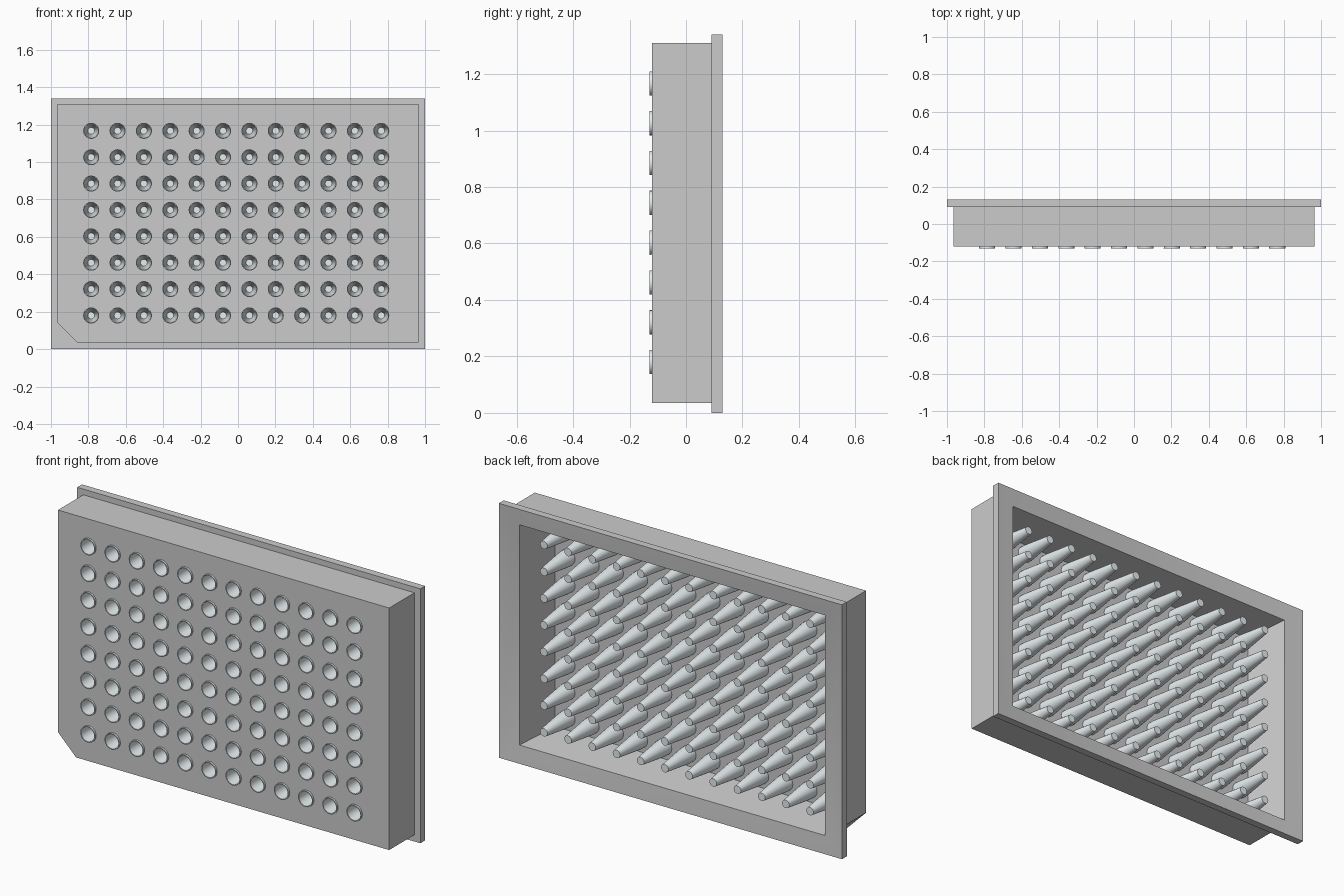
import bpy, bmesh, math

if "Cube" in bpy.data.objects:
    bpy.data.objects.remove(bpy.data.objects["Cube"])

PITCH, X0, Z0 = 0.141, -0.785, 0.18
CENTRES = [(X0 + PITCH * i, Z0 + PITCH * j) for i in range(12) for j in range(8)]


def make_object(name, bm):
    bmesh.ops.remove_doubles(bm, verts=bm.verts, dist=1e-5)
    bmesh.ops.recalc_face_normals(bm, faces=bm.faces)
    mesh = bpy.data.meshes.new(name)
    bm.to_mesh(mesh)
    bm.free()
    obj = bpy.data.objects.new(name, mesh)
    bpy.context.collection.objects.link(obj)
    return obj


def smooth(obj):
    bpy.ops.object.select_all(action='DESELECT')
    obj.select_set(True)
    bpy.context.view_layer.objects.active = obj
    bpy.ops.object.shade_smooth_by_angle(angle=math.radians(30))


def add_revolved(bm, profile, cx, cz, sides):
    # profile of (radius, y) turned about the y axis, closed on the axis at both ends
    rings = []
    for r, y in profile:
        rings.append([bm.verts.new((cx + r * math.cos(2 * math.pi * k / sides), y,
                                    cz + r * math.sin(2 * math.pi * k / sides)))
                      for k in range(sides)])
    for a, b in zip(rings, rings[1:]):
        for k in range(sides):
            n = (k + 1) % sides
            bm.faces.new((a[k], a[n], b[n], b[k]))
    bm.faces.new(rings[0])
    bm.faces.new(rings[-1])


def loop(bm, hx, z0, z1, y, cut):
    # rectangle whose lower left corner is cut off
    pts = [(hx, z0), (hx, z1), (-hx, z1), (-hx, z0 + cut), (-hx + cut, z0)]
    return [bm.verts.new((x, y, z)) for x, z in pts]


# Frame: skirted shell with flange, back lip and thin front deck
bm = bmesh.new()
sections = [
    (0.965, 0.035, 1.31, -0.12, 0.105),
    (0.965, 0.035, 1.31, 0.09, 0.105),
    (1.00, 0.0, 1.34, 0.09, 0.0),
    (1.00, 0.0, 1.34, 0.13, 0.0),
    (0.89, 0.09, 1.25, 0.115, 0.0),
    (0.84, 0.115, 1.225, -0.11, 0.0),
]
loops = [loop(bm, *s) for s in sections]
for a, b in zip(loops, loops[1:]):
    for k in range(5):
        n = (k + 1) % 5
        bm.faces.new((a[k], a[n], b[n], b[k]))
bm.faces.new(loops[0])
bm.faces.new(loops[-1])
bmesh.ops.remove_doubles(bm, verts=bm.verts, dist=1e-5)
bmesh.ops.dissolve_degenerate(bm, edges=bm.edges, dist=1e-5)
frame = make_object("plate_frame", bm)

# Holes in the deck
bm = bmesh.new()
for cx, cz in CENTRES:
    add_revolved(bm, [(0.040, -0.2), (0.040, -0.09)], cx, cz, 24)
cutter = make_object("hole_cutter", bm)
cutter.hide_render = True
mod = frame.modifiers.new("holes", 'BOOLEAN')
mod.operation = 'DIFFERENCE'
mod.solver = 'EXACT'
mod.object = cutter
bpy.context.view_layer.objects.active = frame
bpy.ops.object.modifier_apply(modifier=mod.name)
bpy.data.objects.remove(cutter)
smooth(frame)

# Wells: hollow tapered tubes with flat tips
bm = bmesh.new()
profile = [(0.018, 0.082), (0.037, -0.08), (0.038, -0.13),
           (0.043, -0.13), (0.042, -0.08), (0.021, 0.09)]
for cx, cz in CENTRES:
    add_revolved(bm, profile, cx, cz, 24)
wells = make_object("wells", bm)
mat = bpy.data.materials.new("clear_plastic")
mat.diffuse_color = (0.8, 0.86, 0.88, 1)
mat.use_nodes = True
mat.node_tree.nodes["Principled BSDF"].inputs["Base Color"].default_value = mat.diffuse_color
wells.data.materials.append(mat)
smooth(wells)
